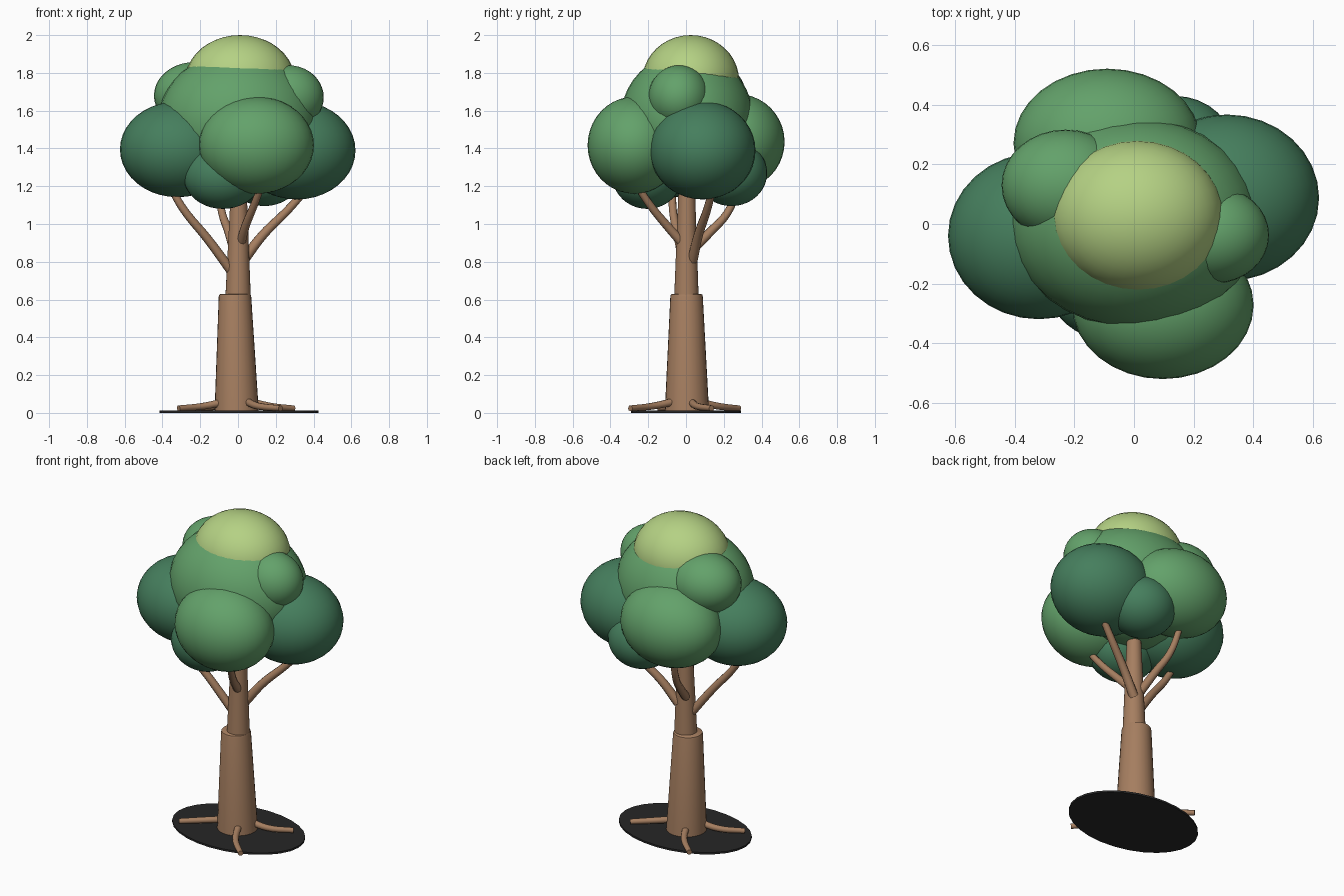
import bpy, bmesh, math
from mathutils import Vector

if "Cube" in bpy.data.objects:
    bpy.data.objects.remove(bpy.data.objects["Cube"])


def material(name, rgb):
    m = bpy.data.materials.new(name)
    m.diffuse_color = (*rgb, 1)
    m.use_nodes = True
    m.node_tree.nodes["Principled BSDF"].inputs["Base Color"].default_value = m.diffuse_color
    return m


BARK = material("bark", (0.38, 0.21, 0.117))
DARK = material("dark_leaf", (0.06, 0.21, 0.11))
MID = material("mid_leaf", (0.125, 0.36, 0.145))
LIGHT = material("light_leaf", (0.46, 0.64, 0.23))
SOIL = material("soil", (0.02, 0.02, 0.02))


def finish(ob, mat):
    ob.data.materials.append(mat)
    bpy.ops.object.select_all(action='DESELECT')
    ob.select_set(True)
    bpy.context.view_layer.objects.active = ob
    bpy.ops.object.shade_smooth_by_angle(angle=math.radians(40))
    return ob


def blob(name, centre, size, mat):
    bpy.ops.mesh.primitive_uv_sphere_add(segments=32, ring_count=20, location=centre)
    ob = bpy.context.object
    ob.name = name
    ob.scale = size
    bpy.ops.object.transform_apply(location=False, rotation=False, scale=True)
    finish(ob, mat)


def stem(name, rings, mat):
    """Stack of round sections (x, y, z, rx, ry) closed at both ends."""
    bm = bmesh.new()
    n = 28
    loops = []
    for x, y, z, rx, ry in rings:
        loops.append([bm.verts.new((x + rx * math.cos(2 * math.pi * i / n),
                                    y + ry * math.sin(2 * math.pi * i / n), z)) for i in range(n)])
    for a, b in zip(loops, loops[1:]):
        for i in range(n):
            j = (i + 1) % n
            bm.faces.new((a[i], a[j], b[j], b[i]))
    bm.faces.new(loops[0][::-1])
    bm.faces.new(loops[-1])
    me = bpy.data.meshes.new(name)
    bm.to_mesh(me)
    bm.free()
    ob = bpy.data.objects.new(name, me)
    bpy.context.collection.objects.link(ob)
    finish(ob, mat)


def limb(name, points, r0, r1):
    """Tapered round tube along a smooth path."""
    cu = bpy.data.curves.new(name, 'CURVE')
    cu.dimensions = '3D'
    cu.bevel_depth = 1.0
    cu.bevel_resolution = 3
    cu.resolution_u = 6
    cu.use_fill_caps = True
    sp = cu.splines.new('BEZIER')
    sp.bezier_points.add(len(points) - 1)
    for k, (bp, p) in enumerate(zip(sp.bezier_points, points)):
        bp.co = Vector(p)
        bp.handle_left_type = bp.handle_right_type = 'AUTO'
        bp.radius = r0 + (r1 - r0) * k / (len(points) - 1)
    ob = bpy.data.objects.new(name, cu)
    bpy.context.collection.objects.link(ob)
    bpy.ops.object.select_all(action='DESELECT')
    ob.select_set(True)
    bpy.context.view_layer.objects.active = ob
    bpy.ops.object.convert(target='MESH')
    finish(bpy.context.object, BARK)


# Trunk: wide lower piece with softened rim, narrower upper piece
stem("lower_trunk", [(-0.007, 0.005, 0.01, 0.117, 0.117),
                     (-0.016, 0.003, 0.615, 0.086, 0.086),
                     (-0.016, 0.003, 0.626, 0.083, 0.083),
                     (-0.016, 0.003, 0.63, 0.077, 0.077)], BARK)
stem("upper_trunk", [(0.0, 0.002, 0.55, 0.07, 0.067),
                     (0.004, 0.004, 1.2, 0.041, 0.043)], BARK)

# Branches
limb("left_branch", [(-0.02, 0.0, 0.73), (-0.16, -0.04, 0.92), (-0.29, -0.07, 1.08), (-0.36, -0.07, 1.2)], 0.026, 0.019)
limb("right_branch", [(0.03, 0.035, 0.81), (0.13, 0.065, 0.94), (0.26, 0.11, 1.07), (0.36, 0.14, 1.18)], 0.028, 0.019)
limb("front_branch", [(0.015, -0.02, 0.9), (0.04, -0.1, 0.99), (0.085, -0.19, 1.1), (0.13, -0.27, 1.22)], 0.025, 0.018)
limb("back_branch", [(-0.02, 0.03, 0.86), (-0.05, 0.13, 0.96), (-0.085, 0.22, 1.06), (-0.11, 0.29, 1.23)], 0.026, 0.018)
limb("leader_branch", [(0.0, 0.0, 1.1), (-0.01, 0.01, 1.25), (0.0, 0.0, 1.5)], 0.025, 0.015)

# Roots
for k, (x, y) in enumerate([(0.295, 0.135), (0.225, -0.295), (-0.22, 0.28), (-0.315, -0.14)]):
    limb("root_%d" % (k + 1), [(x * 0.2, y * 0.2, 0.06), (x * 0.55 + y * 0.06, y * 0.55 - x * 0.06, 0.036),
                               (x, y, 0.024)], 0.021, 0.016)

# Ground patch
stem("ground_patch", [(0.005, 0, 0.0, 0.42, 0.29), (0.005, 0, 0.012, 0.42, 0.29)], SOIL)

# Foliage
blob("main_crown", (0.0, 0.005, 1.55), (0.42, 0.353, 0.36), MID)
blob("crown_cap", (0.011, 0.025, 1.76), (0.29, 0.256, 0.24), LIGHT)
blob("left_foliage", (-0.32, -0.04, 1.395), (0.305, 0.28, 0.253), DARK)
blob("right_foliage", (0.312, 0.088, 1.39), (0.31, 0.28, 0.26), DARK)
blob("front_foliage", (0.097, -0.273, 1.417), (0.305, 0.248, 0.257), MID)
blob("back_foliage", (-0.09, 0.272, 1.435), (0.315, 0.25, 0.253), MID)
blob("upper_left_foliage", (-0.23, 0.13, 1.68), (0.215, 0.187, 0.177), MID)
blob("upper_right_foliage", (0.268, -0.037, 1.67), (0.186, 0.163, 0.17), MID)
blob("lower_front_foliage", (-0.08, -0.205, 1.255), (0.21, 0.185, 0.175), DARK)
blob("lower_back_foliage", (0.14, 0.24, 1.27), (0.2, 0.19, 0.175), DARK)
